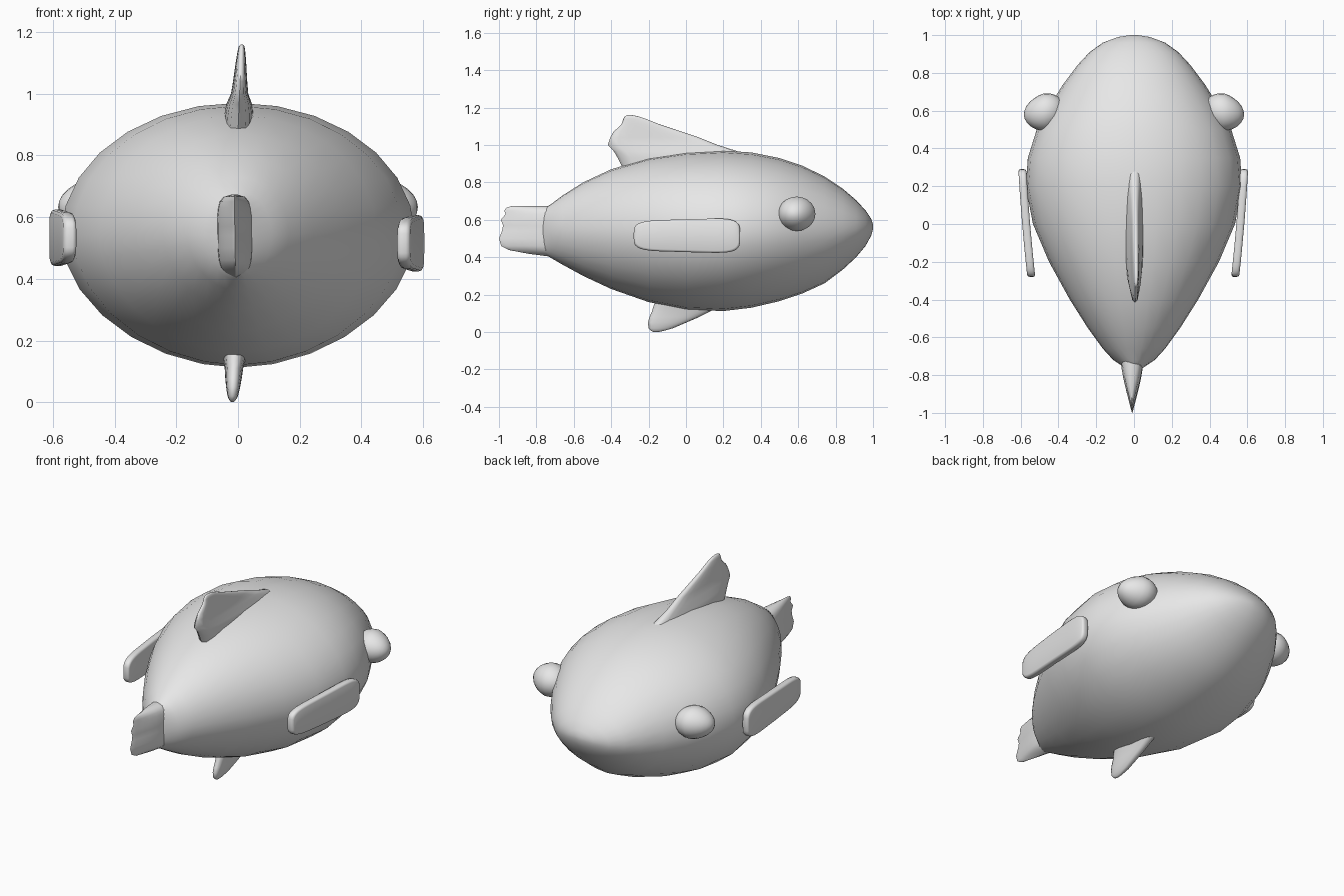
import bpy, bmesh
from math import sin, cos, pi, copysign

cube = bpy.data.objects.get("Cube")
if cube:
    bpy.data.objects.remove(cube, do_unlink=True)

grey = bpy.data.materials.new("plain grey")
grey.use_nodes = True
grey.diffuse_color = (0.8, 0.8, 0.8, 1)
grey.node_tree.nodes["Principled BSDF"].inputs["Base Color"].default_value = (0.8, 0.8, 0.8, 1)


def finish(name, bm, angle=60):
    """Turn a bmesh into a smooth-shaded grey object."""
    bmesh.ops.recalc_face_normals(bm, faces=bm.faces)
    mesh = bpy.data.meshes.new(name)
    bm.to_mesh(mesh)
    bm.free()
    mesh.materials.append(grey)
    obj = bpy.data.objects.new(name, mesh)
    bpy.context.collection.objects.link(obj)
    bpy.ops.object.select_all(action='DESELECT')
    obj.select_set(True)
    bpy.context.view_layer.objects.active = obj
    bpy.ops.object.shade_smooth_by_angle(angle=angle * pi / 180)
    return obj


def power(v, p):
    return copysign(abs(v) ** p, v)


def loft(name, rings, strip_caps=False, angle=60):
    """Bridge rings of points and close both ends."""
    bm = bmesh.new()
    loops = [[bm.verts.new(p) for p in ring] for ring in rings]
    n = len(loops[0])
    for a, b in zip(loops, loops[1:]):
        for i in range(n):
            j = (i + 1) % n
            bm.faces.new((a[i], a[j], b[j], b[i]))
    for end in (loops[0], loops[-1]):
        if strip_caps:
            # Strips across the cap follow a bent surface
            bm.faces.new((end[0], end[1], end[-1]))
            for i in range(1, n // 2 - 1):
                bm.faces.new((end[i], end[i + 1], end[n - i - 1], end[n - i]))
            h = n // 2
            bm.faces.new((end[h - 1], end[h], end[h + 1]))
        else:
            bm.faces.new(end)
    return finish(name, bm, angle)


# Body: station y, half width, bottom z, top z
stations = [
    (-0.79, 0.015, 0.45, 0.63), (-0.76, 0.05, 0.42, 0.66), (-0.72, 0.11, 0.395, 0.685),
    (-0.66, 0.165, 0.36, 0.73), (-0.55, 0.245, 0.30, 0.80), (-0.4, 0.34, 0.23, 0.87),
    (-0.2, 0.45, 0.16, 0.93), (0.0, 0.535, 0.12, 0.96), (0.2, 0.573, 0.112, 0.97),
    (0.35, 0.562, 0.13, 0.96), (0.5, 0.515, 0.165, 0.93), (0.62, 0.45, 0.205, 0.89),
    (0.74, 0.375, 0.26, 0.832), (0.84, 0.30, 0.335, 0.765), (0.91, 0.235, 0.40, 0.705),
    (0.96, 0.165, 0.46, 0.65), (0.99, 0.085, 0.515, 0.605), (1.0, 0.02, 0.55, 0.575)]
SIDES = 28
body = []
for y, w, low, high in stations:
    mid, half, ring = (low + high) / 2, (high - low) / 2, []
    for i in range(SIDES):
        a = 2 * pi * i / SIDES
        p = 1.0 if sin(a) >= 0 else 1.07
        ring.append((w * power(cos(a), p), y, mid + half * power(sin(a), p)))
    body.append(ring)
loft("body", body, angle=80)


# Thin fins: stacked chords of z, front y, back y, half thickness
def fin(name, chords, x_root, x_tip, wedge=False):
    rings, n = [], 20
    z0, z1 = chords[0][0], chords[-1][0]
    for z, front, back, w in chords:
        cx = x_root + (x_tip - x_root) * (z - z0) / (z1 - z0)
        ring = []
        for i in range(n):
            a = 2 * pi * i / n
            t = (1 - cos(a)) / 2
            side = power(sin(a), 0.6)
            if wedge:
                side *= 1.25 * (1 - t) ** 0.9 + 0.08
            ring.append((cx + w * side, front + (back - front) * t, z))
        rings.append(ring)
    loft(name, rings)


fin("dorsal_fin", [
    (0.88, 0.36, -0.34, 0.05), (0.93, 0.33, -0.365, 0.048), (0.965, 0.28, -0.385, 0.042),
    (1.0, 0.17, -0.418, 0.028), (1.04, 0.07, -0.405, 0.023), (1.07, -0.02, -0.388, 0.02),
    (1.11, -0.14, -0.345, 0.016), (1.14, -0.215, -0.335, 0.012),
    (1.153, -0.255, -0.328, 0.009), (1.159, -0.285, -0.315, 0.004)], 0.0, 0.012)

fin("belly_fin", [
    (0.18, 0.22, -0.16, 0.045), (0.135, 0.18, -0.175, 0.036), (0.11, 0.13, -0.182, 0.03),
    (0.08, 0.07, -0.195, 0.027), (0.05, 0.0, -0.204, 0.023), (0.02, -0.07, -0.2, 0.017),
    (0.006, -0.12, -0.187, 0.01), (0.0, -0.15, -0.172, 0.004)], -0.01, -0.018)

fin("tail_fin", [
    (0.405, -0.66, -0.74, 0.012), (0.418, -0.65, -0.84, 0.035), (0.438, -0.65, -0.945, 0.05),
    (0.46, -0.65, -0.988, 0.056), (0.5, -0.65, -1.0, 0.06), (0.54, -0.65, -0.984, 0.06),
    (0.57, -0.65, -0.978, 0.06), (0.6, -0.65, -0.99, 0.06), (0.63, -0.65, -0.965, 0.056),
    (0.65, -0.65, -0.972, 0.05), (0.666, -0.66, -0.958, 0.035),
    (0.673, -0.68, -0.93, 0.012)], -0.008, -0.012, wedge=True)


# Side fins: bent rounded slabs
def side_fin(name, side, z_mid, push):
    rings, n = [], 40
    for scale, offset in ((0.94, -0.021), (0.985, -0.017), (1, -0.008),
                          (1, 0.008), (0.985, 0.017), (0.94, 0.021)):
        ring = []
        for i in range(n):
            a = 2 * pi * i / n
            inset = 0.095 * (1 - scale) * 2
            t = power(cos(a), 0.35)
            y = 0.005 + (0.285 - inset) * t
            z = z_mid + (0.088 + 0.008 * t - inset) * power(sin(a), 0.5)
            x = 0.563 + push + 0.084 * y - 0.05 * y * y + offset
            ring.append((side * x, y, z))
        rings.append(ring)
    loft(name, rings, strip_caps=True)


side_fin("left_side_fin", 1, 0.515, 0.0)
side_fin("right_side_fin", -1, 0.533, 0.008)

# Eyes: balls drawn out to a soft point
for name, side in (("left_eye", 1), ("right_eye", -1)):
    bm = bmesh.new()
    bmesh.ops.create_uvsphere(bm, u_segments=20, v_segments=12, radius=1)
    for v in bm.verts:
        out = v.co.z
        slim = 1 - 0.15 * max(out, 0)
        v.co = (side * (0.475 + 0.108 * out), 0.592 + 0.1 * v.co.x * slim - 0.012 * out,
                0.632 + 0.092 * v.co.y * slim)
    finish(name, bm)
